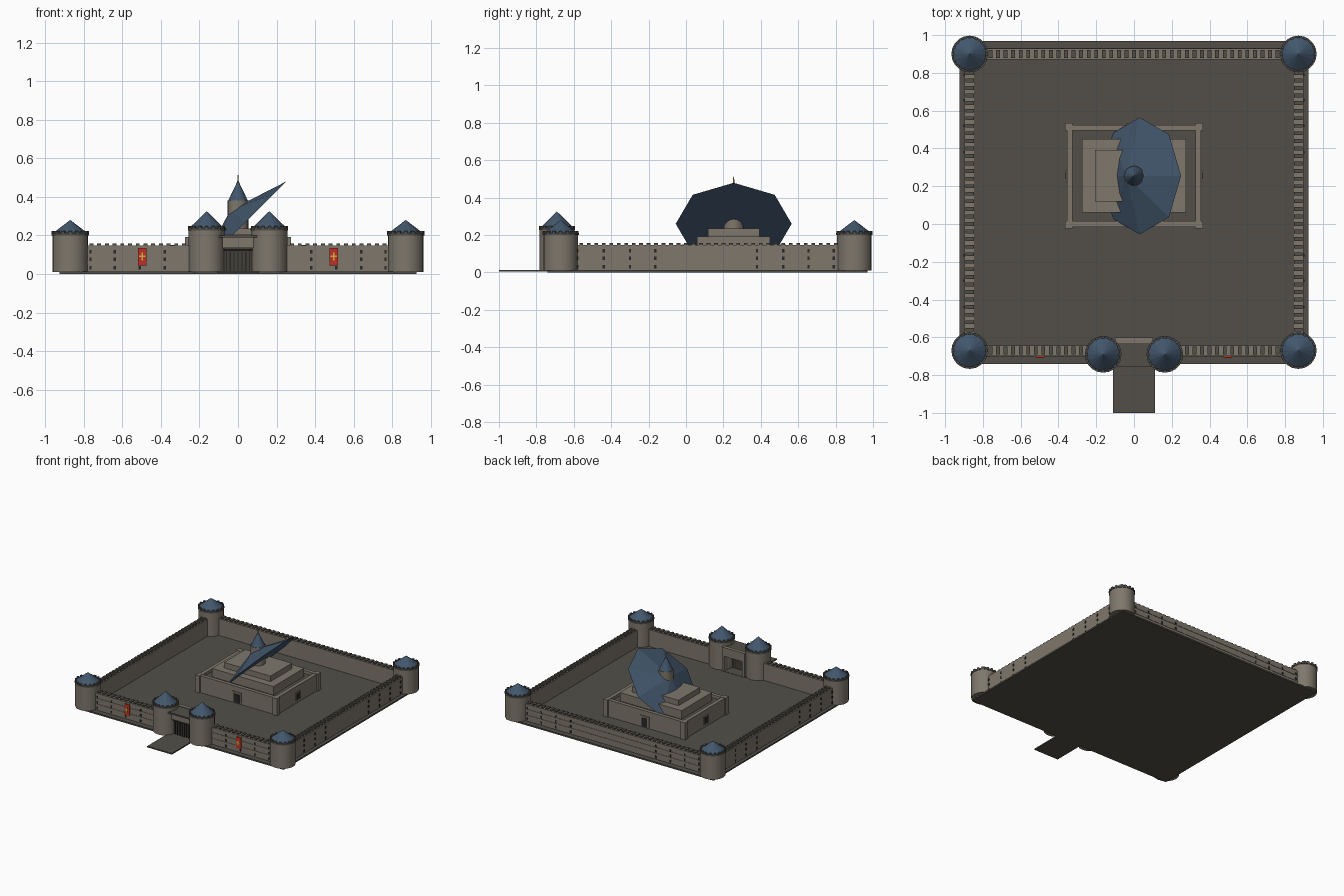
import bpy, bmesh, math
from mathutils import Matrix, Vector

if "Cube" in bpy.data.objects:
    bpy.data.objects.remove(bpy.data.objects["Cube"])


def mat(name, r, g, b):
    m = bpy.data.materials.new(name)
    m.diffuse_color = (r, g, b, 1)
    m.use_nodes = True
    m.node_tree.nodes["Principled BSDF"].inputs["Base Color"].default_value = m.diffuse_color
    return m


STONE = mat("stone", 0.21, 0.185, 0.15)
DARK = mat("dark_stone", 0.085, 0.078, 0.066)
SLATE = mat("slate_blue", 0.055, 0.095, 0.15)
WOOD = mat("dark_wood", 0.06, 0.05, 0.04)
BLACK = mat("opening", 0.02, 0.02, 0.02)
RED = mat("banner_red", 0.5, 0.03, 0.02)
GOLD = mat("gold", 0.7, 0.45, 0.05)


def finish(name, bm, material):
    me = bpy.data.meshes.new(name)
    bm.to_mesh(me)
    bm.free()
    me.materials.append(material)
    ob = bpy.data.objects.new(name, me)
    bpy.context.collection.objects.link(ob)
    return ob


def boxes(name, material, items):
    """Each item is (x0, x1, y0, y1, z0, z1)."""
    bm = bmesh.new()
    for x0, x1, y0, y1, z0, z1 in items:
        m = Matrix.Translation(((x0 + x1) / 2, (y0 + y1) / 2, (z0 + z1) / 2)) @ \
            Matrix.Diagonal((x1 - x0, y1 - y0, z1 - z0, 1))
        bmesh.ops.create_cube(bm, size=1, matrix=m)
    return finish(name, bm, material)


def cone(name, material, c, r0, r1, z0, z1, n=20, smooth=True):
    bm = bmesh.new()
    bmesh.ops.create_cone(bm, cap_ends=True, segments=n, radius1=r0, radius2=r1, depth=z1 - z0,
                          matrix=Matrix.Translation((c[0], c[1], (z0 + z1) / 2)))
    for f in bm.faces:
        f.smooth = smooth and len(f.verts) == 4
    return finish(name, bm, material)


def ring_blocks(name, material, c, r, z0, z1, n):
    bm = bmesh.new()
    for i in range(n):
        m = Matrix.Translation((c[0], c[1], (z0 + z1) / 2)) @ Matrix.Rotation(2 * math.pi * i / n, 4, 'Z') @ \
            Matrix.Translation((r, 0, 0)) @ Matrix.Diagonal((0.012, 0.016, z1 - z0, 1))
        bmesh.ops.create_cube(bm, size=1, matrix=m)
    return finish(name, bm, material)


def tower(name, c, r, top, apex):
    cone(name + "_body", STONE, c, r, r, 0.01, top)
    cone(name + "_collar", DARK, c, r + 0.004, r + 0.004, top - 0.008, top + 0.004)
    ring_blocks(name + "_merlons", DARK, c, r - 0.003, top, top + 0.014, 16)
    cone(name + "_roof", SLATE, c, r - 0.004, 0.0, top + 0.004, apex, 16, False)


WX, YF, YB, T, WT = 0.87, -0.67, 0.90, 0.028, 0.148

# ground slab and entry ramp
boxes("ground_slab", DARK, [(-0.925, 0.925, -0.74, 0.97, 0, 0.012)])
boxes("entry_ramp", DARK, [(-0.11, 0.11, -1.0, -0.6, 0.004, 0.014)])

# curtain walls
boxes("curtain_walls", STONE, [
    (-WX, -0.14, YF - T, YF + T, 0.01, WT), (0.14, WX, YF - T, YF + T, 0.01, WT),
    (-WX, WX, YB - T, YB + T, 0.01, WT),
    (-WX - T, -WX + T, YF, YB, 0.01, WT), (WX - T, WX + T, YF, YB, 0.01, WT)])

# merlons along the wall tops
items = []
for i in range(39):
    x = -0.76 + i * 0.04
    if abs(x) > 0.25:
        items.append((x - 0.01, x + 0.01, YF - 0.022, YF + 0.022, WT, 0.157))
    items.append((x - 0.01, x + 0.01, YB - 0.022, YB + 0.022, WT, 0.157))
for i in range(35):
    y = -0.56 + i * 0.04
    for s in (-1, 1):
        items.append((s * WX - 0.022, s * WX + 0.022, y - 0.01, y + 0.01, WT, 0.157))
boxes("wall_merlons", DARK, items)

# string courses on front and back walls
items = []
for z in (0.058, 0.105):
    items += [(-0.8, -0.24, YF - T - 0.003, YF, z, z + 0.004), (0.24, 0.8, YF - T - 0.003, YF, z, z + 0.004),
              (-0.8, 0.8, YB, YB + T + 0.003, z, z + 0.004)]
boxes("string_courses", STONE, items)

# arrow slits
items = []
for z in (0.03, 0.075, 0.115):
    for s in (-1, 1):
        for x in (0.38, 0.51, 0.64, 0.765):
            for y in (YF - T, YB + T):
                items.append((s * x - 0.006, s * x + 0.006, y - 0.004, y + 0.004, z - 0.008, z + 0.01))
        for y in (-0.58, -0.44, -0.30, -0.165, 0.38, 0.52, 0.655, 0.79):
            x = s * (WX + T)
            items.append((x - 0.004, x + 0.004, y - 0.006, y + 0.006, z - 0.008, z + 0.01))
boxes("arrow_slits", BLACK, items)

# corner and gate towers
for s, side in ((-1, "left"), (1, "right")):
    tower("front_%s_tower" % side, (s * WX, YF), 0.093, 0.208, 0.28)
    tower("back_%s_tower" % side, (s * WX, YB), 0.093, 0.208, 0.28)
    tower("gate_%s_tower" % side, (s * 0.163, -0.69), 0.093, 0.234, 0.326)

# gatehouse
boxes("gatehouse", STONE, [(-0.1, -0.08, -0.73, -0.6, 0.01, 0.19), (0.08, 0.1, -0.73, -0.6, 0.01, 0.19),
                           (-0.1, 0.1, -0.73, -0.6, 0.135, 0.19), (-0.1, 0.1, -0.63, -0.6, 0.18, 0.205)])
boxes("gatehouse_roof", DARK, [(-0.1, 0.1, -0.755, -0.63, 0.188, 0.2)])
boxes("gate_door", WOOD, [(-0.08, 0.08, -0.71, -0.69, 0.012, 0.135)])
boxes("gate_planks", BLACK, [(x - 0.003, x + 0.003, -0.716, -0.69, 0.012, 0.12)
                             for x in (-0.06, -0.04, -0.02, 0, 0.02, 0.04, 0.06)]
      + [(-0.08, 0.08, -0.72, -0.69, 0.12, 0.13)])

# banners with crosses
yb = YF - T - 0.004
boxes("banners", RED, [(s * 0.497 - 0.022, s * 0.497 + 0.022, yb - 0.004, yb + 0.004, 0.045, 0.135) for s in (-1, 1)])
items = []
for s in (-1, 1):
    x = s * 0.497
    items += [(x - 0.004, x + 0.004, yb - 0.007, yb, 0.07, 0.112), (x - 0.016, x + 0.016, yb - 0.007, yb, 0.087, 0.095)]
boxes("banner_crosses", GOLD, items)

# keep: walls, parapet, stepped tiers
KY, KX, KD = 0.255, 0.355, 0.27
boxes("keep_body", STONE, [(-KX, KX, KY - KD, KY + KD, 0.01, 0.12)])
boxes("keep_walkway", DARK, [(-KX + 0.02, KX - 0.02, KY - KD + 0.02, KY + KD - 0.02, 0.115, 0.124)])
boxes("keep_parapet", STONE, [
    (-KX, KX, KY - KD, KY - KD + 0.03, 0.12, 0.147), (-KX, KX, KY + KD - 0.03, KY + KD, 0.12, 0.147),
    (-KX, -KX + 0.03, KY - KD, KY + KD, 0.12, 0.147), (KX - 0.03, KX, KY - KD, KY + KD, 0.12, 0.147)])
boxes("keep_corner_posts", STONE, [(s * 0.345 - 0.02, s * 0.345 + 0.02, KY + t * 0.26 - 0.02, KY + t * 0.26 + 0.02,
                                    0.01, 0.15) for s in (-1, 1) for t in (-1, 1)])
boxes("keep_tiers", STONE, [(-0.275, 0.275, KY - 0.195, KY + 0.195, 0.12, 0.192),
                            (-0.207, 0.207, KY - 0.137, KY + 0.137, 0.19, 0.236)])

# keep doorways: frame and dark opening on each side
frames, holes = [], []
for s in (-1, 1):
    y, x = KY + s * KD, s * KX
    frames += [(-0.04, 0.04, y - 0.006, y + 0.006, 0.02, 0.105),
               (x - 0.006, x + 0.006, KY - 0.03, KY + 0.03, 0.035, 0.1)]
    holes += [(-0.026, 0.026, y - 0.008, y + 0.008, 0.02, 0.09),
              (x - 0.008, x + 0.008, KY - 0.018, KY + 0.018, 0.045, 0.09)]
boxes("keep_door_frames", STONE, frames)
boxes("keep_openings", BLACK, holes)

# round turret with spire and finial
cone("turret", STONE, (0, KY), 0.055, 0.055, 0.23, 0.38, 16)
cone("turret_spire", SLATE, (0, KY), 0.051, 0.0, 0.38, 0.487, 16, False)
cone("turret_finial", GOLD, (0, KY), 0.004, 0.002, 0.48, 0.513, 8)

# tilted eight-sided roof leaning across the keep
roof = cone("leaning_roof", SLATE, (0, 0), 0.31, 0.0, 0, 0.10, 8, False)
roof.data.transform(Matrix.Translation((0.03, KY, 0.26)) @ Matrix.Rotation(-math.pi / 4, 4, 'Y'))
